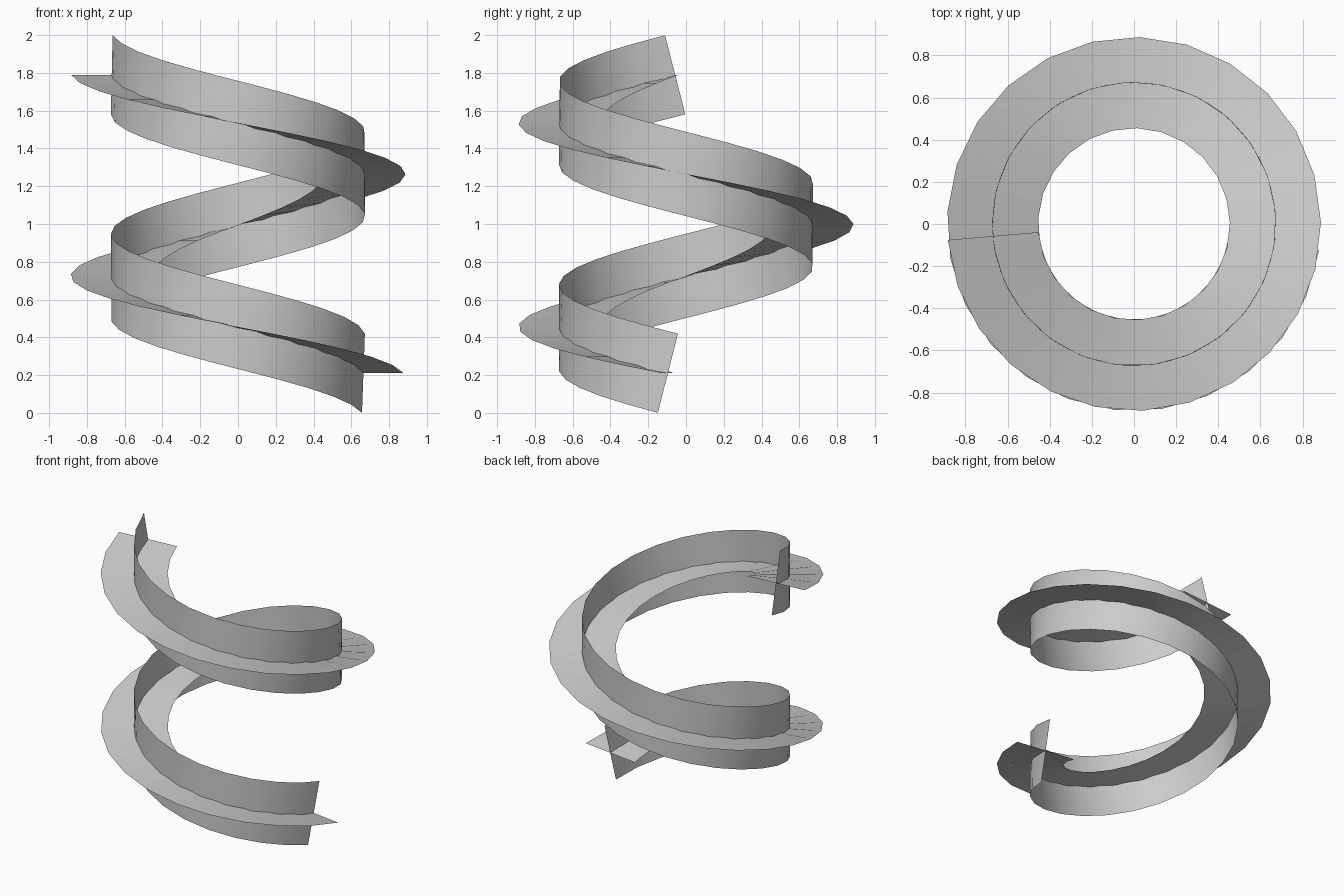
import bpy
from math import radians, pi, sin, cos
from mathutils import Vector

if "Cube" in bpy.data.objects:
    bpy.data.objects.remove(bpy.data.objects["Cube"])

R, HALF = 0.671, 0.216           # helix radius, half ribbon width
A0, A1 = radians(-8.2), radians(-535.1)
Z0, Z1 = 0.21, 1.79
STEPS = 36


def ribbon(name, direction):
    """Strip swept along the helix, spread to both sides along direction(angle)."""
    verts, faces = [], []
    for i in range(STEPS + 1):
        t = i / STEPS
        a = A0 + (A1 - A0) * t
        centre = Vector((R * cos(a), R * sin(a), Z0 + (Z1 - Z0) * t))
        d = direction(a) * HALF
        verts += [centre - d, centre + d]
    for i in range(STEPS):
        k = 2 * i
        faces.append((k, k + 1, k + 3, k + 2))
    mesh = bpy.data.meshes.new(name)
    mesh.from_pydata(verts, [], faces)
    for p in mesh.polygons:
        p.use_smooth = True
    obj = bpy.data.objects.new(name, mesh)
    bpy.context.collection.objects.link(obj)
    return obj


def radial(a):
    return Vector((cos(a), sin(a), 0))


def binormal(a):
    # perpendicular to both the helix tangent and the radius
    tangent = Vector((-R * sin(a), R * cos(a), (Z1 - Z0) / (A1 - A0)))
    return radial(a).cross(tangent).normalized()


# Flat spiral ramp and upright spiral wall crossing along one helix
flat = ribbon("flat_spiral_ribbon", radial)
flat.data.flip_normals()          # upper side faces up
ribbon("upright_spiral_ribbon", binormal)
